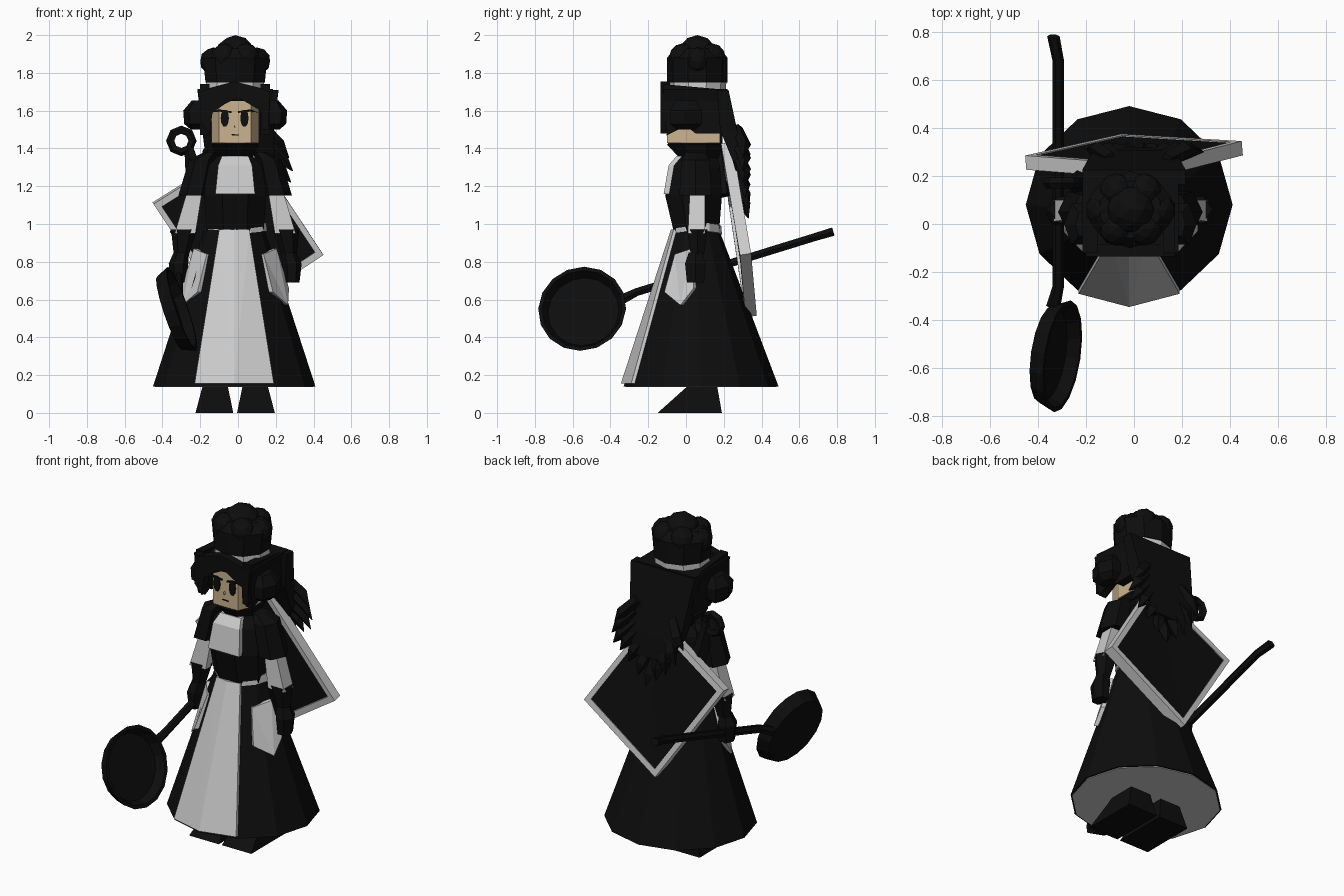
import bpy, bmesh, math
from mathutils import Vector

if "Cube" in bpy.data.objects:
    bpy.data.objects.remove(bpy.data.objects["Cube"])

CX = -0.015  # body symmetry line


def mat(name, rgb):
    m = bpy.data.materials.new(name)
    m.diffuse_color = (*rgb, 1)
    m.use_nodes = True
    m.node_tree.nodes["Principled BSDF"].inputs["Base Color"].default_value = m.diffuse_color
    return m


BLACK = mat("black", (0.004, 0.004, 0.004))
SKIN = mat("skin", (0.6, 0.45, 0.28))
GREY = None


def finish(bm, name, m):
    bmesh.ops.recalc_face_normals(bm, faces=bm.faces)
    me = bpy.data.meshes.new(name)
    bm.to_mesh(me)
    bm.free()
    ob = bpy.data.objects.new(name, me)
    bpy.context.collection.objects.link(ob)
    if m:
        me.materials.append(m)
    return ob


def skin_rings(name, rings, m):
    bm = bmesh.new()
    vs = [[bm.verts.new(p) for p in r] for r in rings]
    n = len(vs[0])
    for a, b in zip(vs, vs[1:]):
        for i in range(n):
            j = (i + 1) % n
            bm.faces.new((a[i], a[j], b[j], b[i]))
    caps = [bm.faces.new(vs[0]), bm.faces.new(vs[-1])]
    bmesh.ops.triangulate(bm, faces=caps)
    return finish(bm, name, m)


def loft(name, rings, n, m, flat=False, slope=0):
    """Stack of n-gons (x, y, z, rx, ry); flat turns a side to the front."""
    k = 1 / math.cos(math.pi / n) if flat else 1
    off = -math.pi / 2 + (math.pi / n if flat else 0)
    out = []
    for x, y, z, rx, ry in rings:
        ring = []
        for i in range(n):
            a = off + 2 * math.pi * i / n
            dx = rx * k * math.cos(a)
            ring.append((x + dx, y + ry * k * math.sin(a), z + slope * dx))
        out.append(ring)
    return skin_rings(name, out, m)


def rod(name, pts, radii, n, m):
    """Round section swept along points."""
    pts = [Vector(p) for p in pts]
    q = (pts[-1] - pts[0]).to_track_quat('Z', 'Y')
    ring = [(math.cos(2 * math.pi * i / n), math.sin(2 * math.pi * i / n)) for i in range(n)]
    return skin_rings(name, [[p + q @ Vector((r * c, r * s, 0)) for c, s in ring]
                             for p, r in zip(pts, radii)], m)


def plate(name, pts, vec, m):
    """Polygon extruded by a vector."""
    v = Vector(vec)
    return skin_rings(name, [[Vector(p) for p in pts], [Vector(p) + v for p in pts]], m)


def front(name, xz, y, depth, m):
    return plate(name, [(x, y, z) for x, z in xz], (0, depth, 0), m)


# skirt, lining and apron
loft("skirt", [(-.02, .08, .14, .43, .41), (-.02, .055, .97, .16, .12)], 12, BLACK)
loft("skirt_lining", [(-.02, .08, .136, .42, .4), (-.02, .08, .15, .42, .4)], 12, GREY)
for s in (-1, 1):
    plate("apron_panel", [(-.02, -.345, .155), (-.02 + s * .21, -.29, .155),
                          (-.02 + s * .08, -.066, .97), (-.02, -.08, .97)], (0, .025, 0), GREY)

# torso, belt, bib and scarf
loft("torso", [(CX, .055, .96, .15, .12), (CX, .04, 1.15, .165, .15),
               (CX, .05, 1.3, .15, .13), (CX, .06, 1.37, .08, .1)], 8, BLACK, True)
loft("belt", [(CX, .06, .945, .17, .13), (CX, .06, .99, .165, .128)], 12, GREY, slope=.1)
plate("bib", [(-.12, -.118, 1.16), (.09, -.118, 1.16), (.075, -.092, 1.31), (-.105, -.092, 1.31)],
      (0, .03, 0), GREY)
plate("bib_collar", [(-.105, -.092, 1.31), (.075, -.092, 1.31), (.055, -.05, 1.36), (-.085, -.05, 1.36)],
      (0, .03, 0), GREY)
loft("scarf", [(CX, .07, 1.345, .09, .1), (CX, .05, 1.42, .125, .15), (CX, .05, 1.44, .11, .135)], 8, BLACK, True)

for s in (-1, 1):
    X = lambda d: CX + s * d
    # boots
    loft("boot", [(X(.11), .02, 0, .1, .17), (X(.105), .1, .17, .06, .06)], 4, BLACK, True)
    # arms: puffed sleeve, pale forearm, cuff, glove
    loft("sleeve", [(X(.13), .05, 1.38, .03, .05), (X(.175), .05, 1.34, .06, .075),
                    (X(.22), .05, 1.15, .07, .085)], 6, BLACK, True)
    loft("forearm", [(X(.215), .06, 1.17, .04, .04), (X(.265), .055, .95, .055, .045)], 4, GREY, True)
    loft("cuff", [(X(.27), .06, .97, .06, .055), (X(.285), .06, .84, .035, .035)], 6, BLACK, True)
    loft("hand", [(X(.285), .05, .85, .035, .035), (X(.3), .05, .79, .045, .055),
                  (X(.3), .05, .69, .035, .045)], 6, BLACK, True)
    # hip flaps
    plate("hip_flap", [(X(.15), -.06, .84), (X(.22), .03, .87), (X(.285), .04, .66),
                       (X(.28), -.03, .57), (X(.2), -.115, .64)], (-s * .02, .015, 0), GREY)
    # side hair with ragged hem, and ear bun
    side = [(-.12, 1.74), (.22, 1.71), (.22, 1.48), (.05, 1.48), (.0, 1.52), (-.05, 1.5),
            (-.1, 1.47), (-.12, 1.58)]
    plate("side_hair", [(X(.135), y, z) for y, z in side], (s * .05, 0, 0), BLACK)
    loft("ear_bun", [(X(.2), 0, 1.5, .03, .05), (X(.21), 0, 1.53, .052, .085),
                     (X(.215), 0, 1.6, .052, .085), (X(.2), 0, 1.655, .025, .05)], 6, BLACK, True)
    # eyes, lashes
    ex = -.018 + s * .052
    front("eye", [(ex + .022 * math.cos(a), 1.56 + .047 * math.sin(a))
                  for a in [i * math.pi / 5 for i in range(10)]], -.106, .01, BLACK)
    front("lash", [(ex - s * .035, 1.597), (ex + s * .03, 1.607), (ex + s * .075, 1.59),
                   (ex + s * .03, 1.595), (ex - s * .035, 1.588)], -.108, .01, BLACK)

# head and small features
plate("head", [(-.14, 0, 1.43), (-.1, -.1, 1.43), (.07, -.1, 1.43), (.11, 0, 1.43), (.11, .18, 1.43),
               (-.14, .18, 1.43)], (0, 0, .27), SKIN)
front("mouth", [(-.035, 1.476), (.005, 1.474), (.005, 1.468), (-.035, 1.47)], -.104, .01, BLACK)
front("nose", [(-.02, 1.525), (-.012, 1.51), (-.022, 1.51)], -.112, .015, SKIN)

# fringe, crown of hair, long back hair
front("fringe", [(-.2, 1.7), (-.15, 1.72), (-.02, 1.755), (.12, 1.72), (.17, 1.7), (.16, 1.5), (.125, 1.5),
                 (.12, 1.6), (.08, 1.64), (.0, 1.67), (-.07, 1.635), (-.135, 1.59), (-.15, 1.48),
                 (-.2, 1.54)], -.135, .05, BLACK)
loft("hair_crown", [(CX, .05, 1.65, .185, .165), (CX, .05, 1.715, .2, .17)], 4, BLACK, True)
loft("back_hair", [(0, .195, 1.71, .215, .03), (0, .225, 1.5, .19, .045), (.01, .275, 1.34, .18, .03),
                   (.02, .305, 1.2, .1, .015)], 4, BLACK, True)
tips = [(-.2, 1.3), (-.15, 1.2), (-.09, 1.13), (-.03, 1.08), (.04, 1.03), (.1, 1.08), (.17, 1.14),
        (.23, 1.19), (.28, 1.22), (.29, 1.28), (.27, 1.35)]
for x, z in tips:
    rod("hair_lock", [(x * .5, .27, z + .16), (x * .8, .31, z + .07), (x, .335 - .3 * abs(x) * .4, z)],
        [.03, .035, .002], 4, BLACK)

# puffed hat with pale band
loft("hat_band", [(CX, .06, 1.7, .165, .15), (CX, .06, 1.765, .16, .155)], 10, GREY)
loft("hat_body", [(CX, .06, 1.75, .165, .16), (CX, .06, 1.88, .18, .16), (CX, .06, 1.93, .13, .12)], 10, BLACK)


def puff(x, y, z, r):
    bm = bmesh.new()
    bmesh.ops.create_icosphere(bm, subdivisions=2, radius=r)
    bmesh.ops.translate(bm, verts=bm.verts, vec=(x, y, z))
    finish(bm, "hat_puff", BLACK)


for i in range(6):
    a = i * math.pi / 3
    puff(CX + .115 * math.cos(a), .06 + .09 * math.sin(a), 1.862 + .025 * abs(math.sin(a)), .073)
puff(CX, .06, 1.895, .105)

# square shield hung on the back: frame bars and dark panel
corners = [Vector(c) for c in ((-.45, .255, 1.11), (-.05, .345, .51), (.45, .315, .84), (.06, .215, 1.43))]
mid = sum(corners, Vector()) / 4
inner = [mid + (c - mid) * .9 for c in corners]
normal = Vector((-.08, .985, .15)).normalized()
for i in range(4):
    j = (i + 1) % 4
    plate("shield_frame", [p - normal * .03 for p in (corners[i], corners[j], inner[j], inner[i])],
          normal * .06, GREY)
plate("shield_panel", [p - normal * .015 for p in inner], normal * .04, BLACK)

# hooked utensil behind the shoulder
bpy.ops.mesh.primitive_torus_add(location=(-.3, .17, 1.44), rotation=(math.pi / 2, 0, 0), major_segments=8,
                                 minor_segments=5, major_radius=.057, minor_radius=.024)
ring = bpy.context.object
ring.name = "utensil_ring"
ring.data.materials.append(BLACK)
rod("utensil_handle", [(-.26, .17, 1.41), (-.235, .17, 1.3), (-.2, .19, 1.15)], [.025, .045, .05], 5, BLACK)

# frying pan: dished disc and long bent handle
c, n = Vector((-.33, -.545, .54)), Vector((.94, -.14, .32)).normalized()
rod("frying_pan", [c - n * .035, c + n * .035, c + n * .035, c - n * .015],
    [.205, .235, .215, .19], 16, BLACK)
rod("pan_handle", [(-.335, -.34, .6), (-.315, -.26, .64), (-.315, .68, .93), (-.335, .78, .96)],
    [.03, .024, .024, .026], 6, BLACK)
